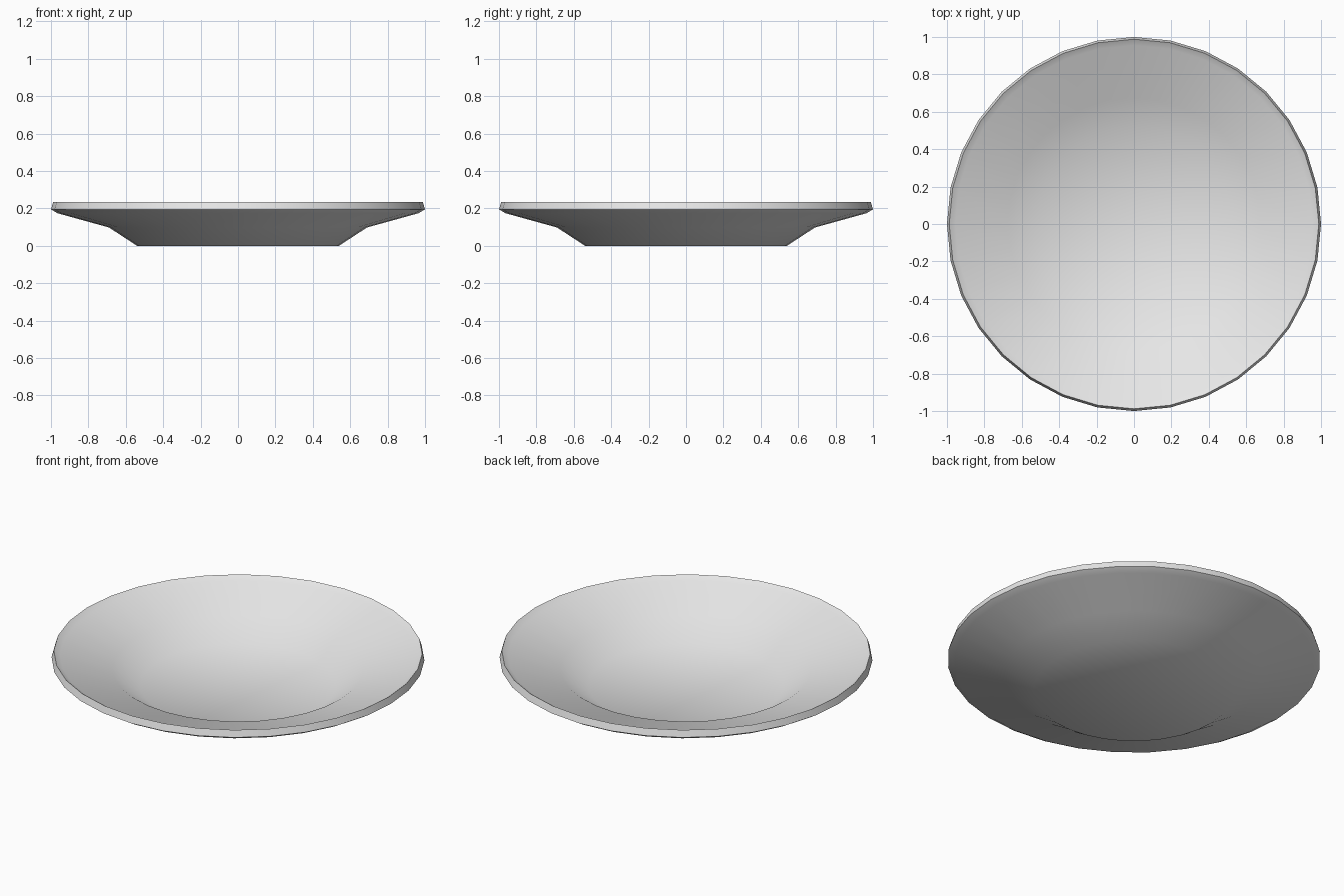
import bpy, bmesh, math

if "Cube" in bpy.data.objects:
    bpy.data.objects.remove(bpy.data.objects["Cube"])

SIDES = 32

# Cross-section (radius, height): underside from centre to rim, then back inside
profile = [(0, 0), (0.54, 0), (0.69, 0.098), (0.965, 0.174), (1.0, 0.195),
           (0.988, 0.234), (0.955, 0.213), (0.675, 0.138), (0.525, 0.04), (0, 0.04)]

# Revolve the section; points on the axis become single pole vertices
bm = bmesh.new()
rings = []
for r, z in profile:
    if r == 0:
        rings.append([bm.verts.new((0, 0, z))] * SIDES)
    else:
        rings.append([bm.verts.new((r * math.cos(2 * math.pi * i / SIDES),
                                    r * math.sin(2 * math.pi * i / SIDES), z))
                      for i in range(SIDES)])
for lower, upper in zip(rings, rings[1:]):
    for i in range(SIDES):
        j = (i + 1) % SIDES
        corners = [lower[i], lower[j], upper[j], upper[i]]
        bm.faces.new(list(dict.fromkeys(corners)))
bmesh.ops.recalc_face_normals(bm, faces=bm.faces[:])

mesh = bpy.data.meshes.new("plate")
bm.to_mesh(mesh)
bm.free()
plate = bpy.data.objects.new("plate", mesh)
bpy.context.collection.objects.link(plate)

# Glazed ceramic colour
ceramic = bpy.data.materials.new("light grey ceramic")
ceramic.diffuse_color = (0.8, 0.8, 0.8, 1)
ceramic.use_nodes = True
ceramic.node_tree.nodes["Principled BSDF"].inputs["Base Color"].default_value = ceramic.diffuse_color
mesh.materials.append(ceramic)

# Smooth bowl with a crisp rim
bpy.context.view_layer.objects.active = plate
plate.select_set(True)
bpy.ops.object.shade_smooth_by_angle(angle=math.radians(45))
